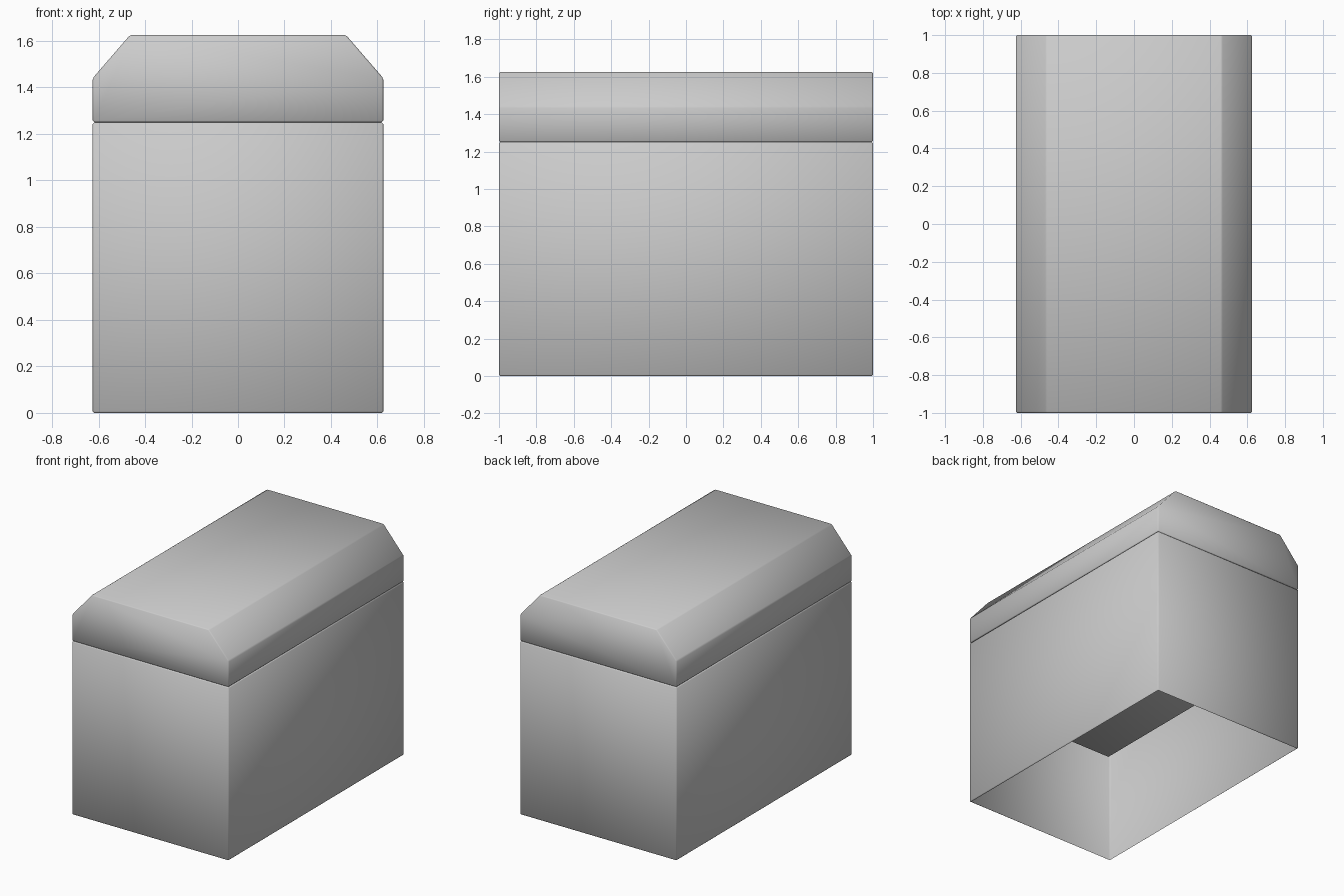
import bpy, bmesh

if "Cube" in bpy.data.objects:
    bpy.data.objects.remove(bpy.data.objects["Cube"])

BEVEL = 0.007


def prism(profile, half_len):
    """Solid made by extruding an x-z profile along y."""
    bm = bmesh.new()
    face = bm.faces.new([bm.verts.new((x, -half_len, z)) for x, z in profile])
    ext = bmesh.ops.extrude_face_region(bm, geom=[face], use_keep_orig=True)
    verts = [v for v in ext["geom"] if isinstance(v, bmesh.types.BMVert)]
    bmesh.ops.translate(bm, verts=verts, vec=(0, 2 * half_len, 0))
    bmesh.ops.recalc_face_normals(bm, faces=bm.faces)
    bm.normal_update()
    return bm


def flat_face(bm, sign):
    """Largest face looking straight up (+1) or down (-1)."""
    return max((f for f in bm.faces if f.normal.z * sign > 0.99),
               key=lambda f: f.calc_area())


def soften(bm):
    bmesh.ops.bevel(bm, geom=bm.edges[:], offset=BEVEL, segments=1,
                    profile=0.5, affect='EDGES')
    bm.normal_update()


def finish(bm, name):
    for f in bm.faces:
        f.smooth = True
    mesh = bpy.data.meshes.new(name)
    bm.to_mesh(mesh)
    bm.free()
    obj = bpy.data.objects.new(name, mesh)
    bpy.context.collection.objects.link(obj)


# Chest body: thick rim, sunken floor, open underneath
body = prism([(-0.625, 0), (0.625, 0), (0.625, 1.25), (-0.625, 1.25)], 1.0)
top = flat_face(body, 1)
bmesh.ops.inset_region(body, faces=[top], thickness=0.11)
floor = bmesh.ops.extrude_discrete_faces(body, faces=[top])["faces"][0]
for v in floor.verts:
    v.co.z = 0.75
body.normal_update()
# keep the flat rim seams unbevelled
edges = [e for e in body.edges if e.calc_face_angle(0) > 0.5]
bmesh.ops.bevel(body, geom=edges, offset=BEVEL, segments=1,
                profile=0.5, affect='EDGES')
body.normal_update()
bmesh.ops.delete(body, geom=[flat_face(body, -1)], context='FACES')
finish(body, "chest_body")

# Lid: chamfered along both long sides
right = [(0.625, 1.25), (0.625, 1.44), (0.465, 1.625)]
left = [(-x, z) for x, z in reversed(right)]
lid = prism(right + left, 1.0)
soften(lid)
finish(lid, "chest_lid")
